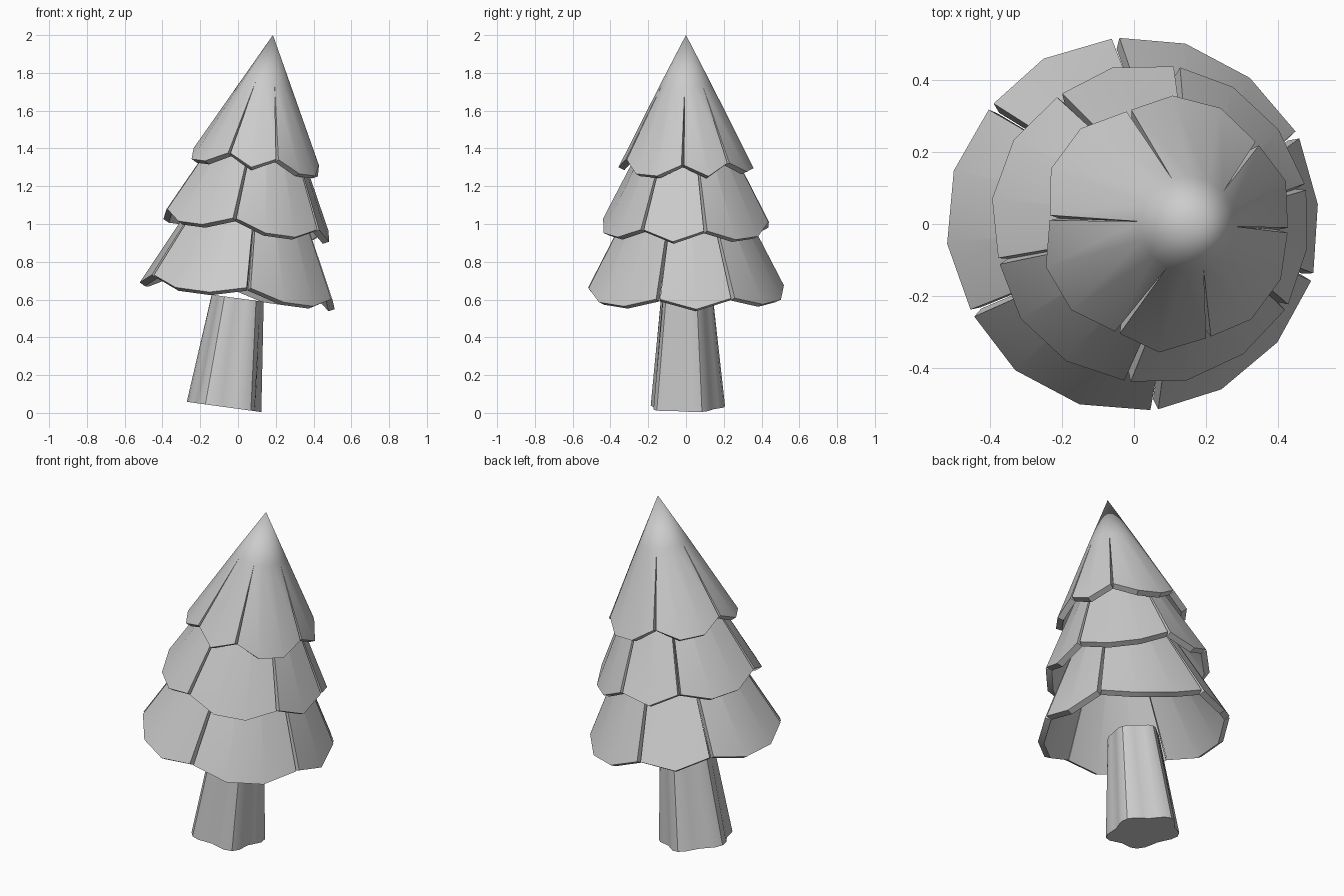
import bpy
import bmesh
from math import sin, cos, pi, radians
from mathutils import Matrix, Vector

cube = bpy.data.objects.get("Cube")
if cube:
    bpy.data.objects.remove(cube, do_unlink=True)

GREY = (0.6, 0.6, 0.6, 1)
grey = bpy.data.materials.new("plain grey")
grey.use_nodes = True
grey.diffuse_color = GREY
grey.node_tree.nodes["Principled BSDF"].inputs["Base Color"].default_value = GREY

SIDES = 16
STEP = 2 * pi / SIDES
PANELS = (2, 3, 3, 3, 2, 3)          # segments in each leaf panel
LEAN = Matrix.Translation((-0.085, 0, 0.03)) @ Matrix.Rotation(radians(7.8), 4, 'Y')


def finish(name, bm, thickness=0):
    """Turn the bmesh into a leaning, shaded object."""
    bmesh.ops.recalc_face_normals(bm, faces=bm.faces)
    mesh = bpy.data.meshes.new(name)
    bm.to_mesh(mesh)
    bm.free()
    mesh.materials.append(grey)
    obj = bpy.data.objects.new(name, mesh)
    bpy.context.collection.objects.link(obj)
    obj.matrix_world = LEAN
    bpy.ops.object.select_all(action='DESELECT')
    obj.select_set(True)
    bpy.context.view_layer.objects.active = obj
    if thickness:
        mod = obj.modifiers.new("Shell", 'SOLIDIFY')
        mod.thickness = thickness
        mod.offset = -1
        bpy.ops.object.modifier_apply(modifier=mod.name)
    bpy.ops.object.shade_smooth_by_angle(angle=radians(30))
    return obj


def polar(r, a, z, side=0):
    """Point at radius r and angle a, pushed sideways along the rim."""
    return Vector((r * cos(a) - side * sin(a), r * sin(a) + side * cos(a), z))


def leaf_tier(name, apex, corner, middle, start, slit_top, gap):
    """Hollow cone, slit into panels whose middles hang lower than their corners."""
    bm = bmesh.new()
    tip = bm.verts.new((0, 0, apex))
    r_corner, z_corner = corner
    ring = [bm.verts.new(polar(r_corner * slit_top, radians(start) + i * STEP,
                               apex + (z_corner - apex) * slit_top))
            for i in range(SIDES)]
    for i in range(SIDES):
        bm.faces.new((tip, ring[i], ring[(i + 1) % SIDES]))
    first = 0
    for count in PANELS:
        rim = []
        for k in range(count + 1):
            r, z = corner if k in (0, count) else middle
            side = gap if k == 0 else -gap if k == count else 0
            rim.append(bm.verts.new(polar(r, radians(start) + (first + k) * STEP, z, side)))
        for k in range(count):
            a, b = ring[(first + k) % SIDES], ring[(first + k + 1) % SIDES]
            bm.faces.new((a, rim[k], rim[k + 1], b))
        first += count
    return finish(name, bm, 0.035)


# Three tiers of foliage
leaf_tier("lower_foliage", 1.66, (0.52, 0.645), (0.524, 0.595), 96, 0.15, 0.011)
leaf_tier("middle_foliage", 1.86, (0.443, 1.0), (0.448, 0.945), 81, 0.15, 0.009)
leaf_tier("upper_foliage", 1.989, (0.335, 1.339), (0.358, 1.28), -3, 0.4, 0.007)

# Trunk with five rounded root lobes, flaring toward the ground
bm = bmesh.new()
COUNT = 30
loops = []
for height, radius, lobe, shift in ((0.003, 0.188, 0.02, 0.015), (0.583, 0.135, 0.009, 0.006)):
    loop = []
    for i in range(COUNT):
        a = 2 * pi * i / COUNT
        r = radius + lobe * cos(5 * (a - radians(95)))
        loop.append(bm.verts.new(polar(r, a, height) + Vector((shift, 0, 0))))
    loops.append(loop)
bottom, top = loops
for i in range(COUNT):
    j = (i + 1) % COUNT
    bm.faces.new((bottom[i], bottom[j], top[j], top[i]))
bm.faces.new(bottom[::-1])
bm.faces.new(top)
finish("trunk", bm)
